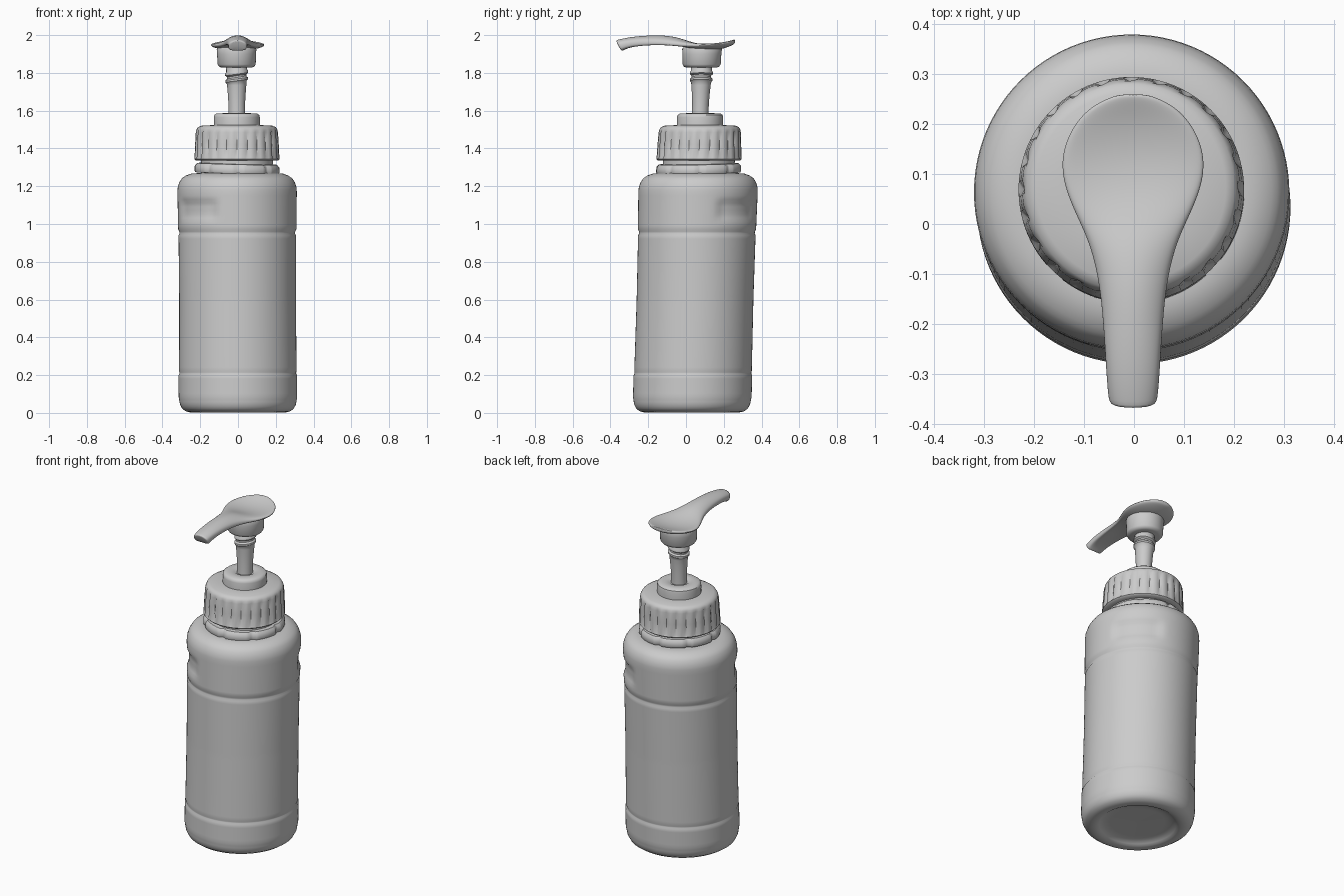
import bpy, bmesh, math

default = bpy.data.objects.get("Cube")
if default:
    bpy.data.objects.remove(default, do_unlink=True)

GREY = (0.6, 0.6, 0.6, 1)
plastic = bpy.data.materials.new("grey_plastic")
plastic.use_nodes = True
plastic.diffuse_color = GREY
plastic.node_tree.nodes["Principled BSDF"].inputs["Base Color"].default_value = GREY


def finish(name, bm, angle=40):
    """Clean the mesh, link it and shade it smooth."""
    bmesh.ops.remove_doubles(bm, verts=bm.verts, dist=1e-5)
    bmesh.ops.recalc_face_normals(bm, faces=bm.faces)
    mesh = bpy.data.meshes.new(name)
    bm.to_mesh(mesh)
    bm.free()
    mesh.materials.append(plastic)
    obj = bpy.data.objects.new(name, mesh)
    bpy.context.collection.objects.link(obj)
    bpy.ops.object.select_all(action='DESELECT')
    obj.select_set(True)
    bpy.context.view_layer.objects.active = obj
    bpy.ops.object.shade_smooth_by_angle(angle=math.radians(angle))
    return obj


def bridge(bm, rings):
    for a, b in zip(rings, rings[1:]):
        n = len(a)
        for j in range(n):
            k = (j + 1) % n
            bm.faces.new((a[j], a[k], b[k], b[j]))


def dense(profile, step):
    """Split long profile segments into short ones."""
    out = [profile[0]]
    for (r0, z0), (r1, z1) in zip(profile, profile[1:]):
        n = max(1, math.ceil(math.hypot(r1 - r0, z1 - z0) / step))
        out += [(r0 + (r1 - r0) * i / n, z0 + (z1 - z0) * i / n)
                for i in range(1, n + 1)]
    return out


def lathe(name, profile, segments=96, shape=None, angle=40):
    """Turn a profile round the slightly leaning axis of the bottle."""
    bm = bmesh.new()
    rings = []
    for r, z in profile:
        ring = []
        for j in range(segments):
            a = math.tau * j / segments
            rr, zz = shape(r, z, a, j) if shape else (r, z)
            ring.append(bm.verts.new((rr * math.cos(a) - 0.004 * zz,
                                      rr * math.sin(a) + 0.031 + 0.028 * zz, zz)))
        rings.append(ring)
    bridge(bm, rings)
    return finish(name, bm, angle)


# Bottle body with two shallow finger recesses on opposite sides
def finger_recess(r, z, a, j):
    off = abs((math.degrees(a) - 45 + 90) % 180 - 90)
    across = min(1, max(0, (28 - off) / 8))
    along = min(1, max(0, (0.06 - abs(z - 1.075)) / 0.025))
    return r - 0.012 * across * along, z


body = [(0, 0.03), (0.17, 0.027), (0.2, 0.02), (0.225, 0.005), (0.25, 0.002),
        (0.275, 0.008), (0.295, 0.022), (0.307, 0.045), (0.314, 0.085),
        (0.314, 0.2), (0.309, 0.208), (0.309, 0.214), (0.311, 0.222),
        (0.309, 0.6), (0.311, 0.94), (0.306, 0.95), (0.307, 0.96),
        (0.313, 0.972), (0.316, 1.17), (0.314, 1.195), (0.306, 1.22),
        (0.292, 1.242), (0.27, 1.257), (0.245, 1.266), (0.2, 1.27), (0, 1.27)]
lathe("bottle_body", dense(body, 0.02), shape=finger_recess)


# Neck and slightly tilted, stepped seal ring
def seal_steps(r, z, a, j):
    return r - (0.01 if j % 12 < 2 else 0), z + 0.006 * math.sin(a - 1)


lathe("bottle_neck", [(0.19, 1.25), (0.19, 1.36)])
lathe("seal_ring", [(0.19, 1.268), (0.222, 1.27), (0.226, 1.28), (0.224, 1.305),
                    (0.212, 1.318), (0.19, 1.32)], shape=seal_steps)


# Ribbed screw collar
def ribs(r, z, a, j):
    grip = 1.35 < z < 1.49
    return r - (0.009 if grip and j % 4 == 0 else 0), z


lathe("screw_collar", [(0.18, 1.335), (0.218, 1.335), (0.226, 1.343), (0.225, 1.352),
                       (0.222, 1.42), (0.218, 1.485), (0.214, 1.5), (0.207, 1.512),
                       (0.19, 1.52), (0.12, 1.524), (0, 1.524)], shape=ribs, angle=50)

# Raised hub on the collar
lathe("collar_hub", [(0.122, 1.515), (0.122, 1.565), (0.119, 1.577), (0.108, 1.585),
                     (0.06, 1.587), (0.05, 1.58), (0, 1.58)], segments=64)


# Pump stem, flaring into a tilted screw thread
def thread_tilt(r, z, a, j):
    return r, z + (0.008 * math.cos(a) if 1.74 < z < 1.82 else 0)


lathe("pump_stem", [(0.044, 1.57), (0.044, 1.64), (0.048, 1.7), (0.051, 1.735),
                    (0.053, 1.75), (0.06, 1.758), (0.06, 1.768), (0.051, 1.776),
                    (0.051, 1.785), (0.061, 1.793), (0.061, 1.804), (0.055, 1.812),
                    (0.055, 1.85)], segments=48, shape=thread_tilt)

# Cup under the press head
lathe("head_cup", [(0, 1.828), (0.08, 1.828), (0.093, 1.833), (0.101, 1.845),
                   (0.103, 1.9), (0.105, 1.925), (0.1, 1.935), (0, 1.935)], segments=64)

# Spoon-shaped press head and spout:
# y, half width, height at centre, height at edge, thickness
stations = [(-0.372, 0.046, 1.972, 1.966, 0.055), (-0.366, 0.05, 1.975, 1.968, 0.058),
            (-0.3, 0.054, 1.99, 1.982, 0.054), (-0.2, 0.06, 1.999, 1.985, 0.05),
            (-0.12, 0.068, 2.0, 1.98, 0.046), (-0.05, 0.084, 1.99, 1.972, 0.042),
            (0, 0.106, 1.973, 1.966, 0.038), (0.05, 0.13, 1.957, 1.963, 0.034),
            (0.1, 0.145, 1.949, 1.963, 0.032), (0.15, 0.143, 1.949, 1.966, 0.03),
            (0.2, 0.12, 1.958, 1.972, 0.03), (0.235, 0.086, 1.97, 1.976, 0.028),
            (0.255, 0.045, 1.977, 1.978, 0.025), (0.26, 0.02, 1.975, 1.975, 0.015)]
bm = bmesh.new()
rings = []
for y, w, centre, edge, thick in stations:
    slant = 0.03 if y < -0.35 else 0
    ring = []
    for j in range(20):
        a = math.tau * j / 20
        u, s = math.cos(a), math.sin(a)
        lift = math.copysign(abs(s) ** 0.6, s)
        z = centre + (edge - centre) * u * u + thick * (lift - 1) / 2
        ring.append(bm.verts.new((w * u - 0.002, y + slant * (1 - lift) / 2, z)))
    rings.append(ring)
bridge(bm, rings)
bm.faces.new(rings[0])
bm.faces.new(rings[-1])
head = finish("press_head", bm, 60)
smooth = head.modifiers.new("smooth", 'SUBSURF')
smooth.levels = smooth.render_levels = 2
